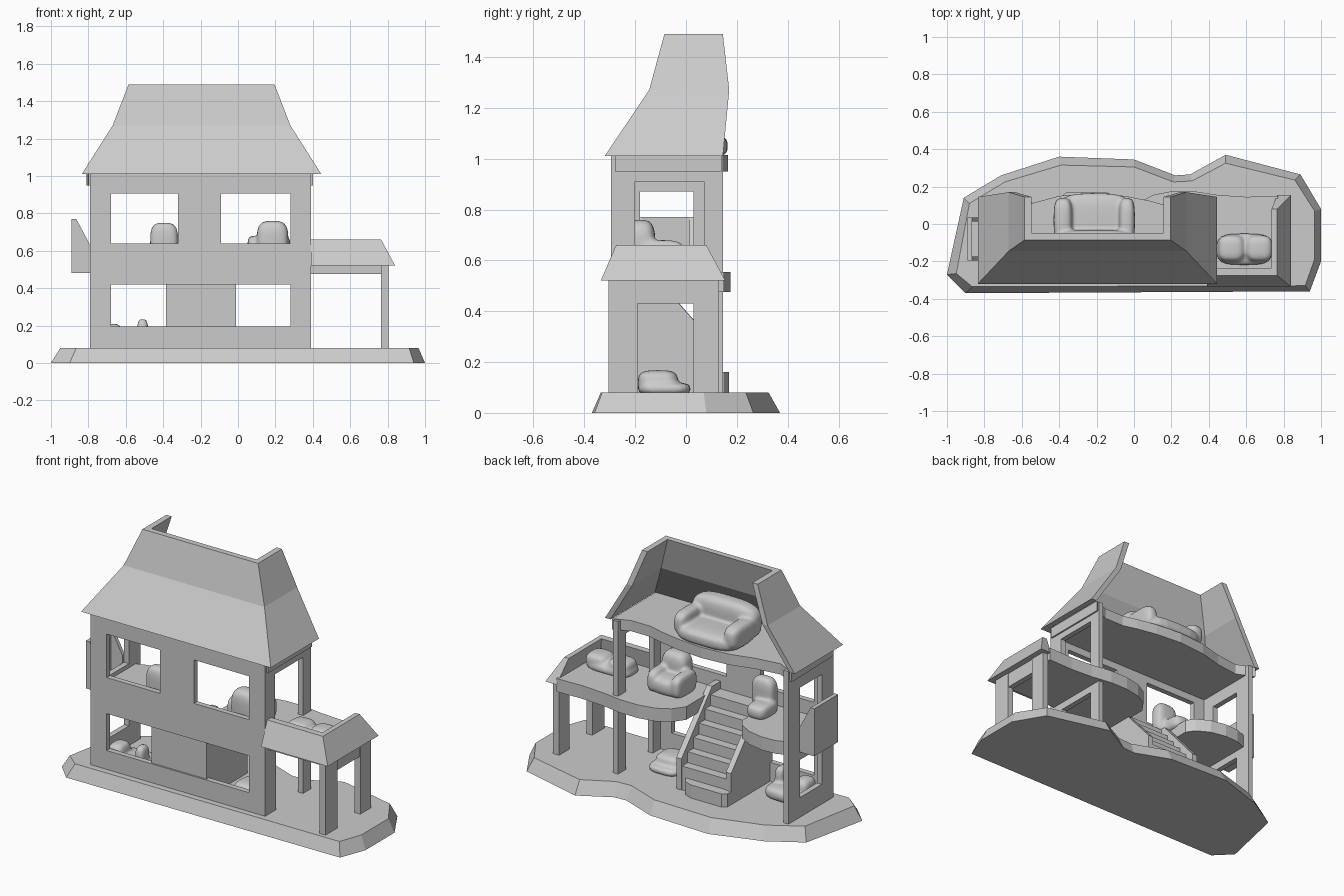
import bpy, bmesh
from mathutils import Vector

if "Cube" in bpy.data.objects:
    bpy.data.objects.remove(bpy.data.objects["Cube"])


def mesh(name, verts, faces):
    me = bpy.data.meshes.new(name)
    me.from_pydata([Vector(v) for v in verts], [], faces)
    bm = bmesh.new()
    bm.from_mesh(me)
    bmesh.ops.recalc_face_normals(bm, faces=bm.faces)
    bm.to_mesh(me)
    bm.free()
    ob = bpy.data.objects.new(name, me)
    bpy.context.collection.objects.link(ob)
    return ob


def loft(name, low, high):
    """Closed solid between two outlines with equal point counts."""
    n = len(low)
    sides = [(i, (i + 1) % n, n + (i + 1) % n, n + i) for i in range(n)]
    return mesh(name, low + high, [tuple(range(n)), tuple(range(n, 2 * n))] + sides)


def slab(name, pts, z0, z1):
    return loft(name, [(x, y, z0) for x, y in pts], [(x, y, z1) for x, y in pts])


def box(name, x0, x1, y0, y1, z0, z1):
    return slab(name, [(x0, y0), (x1, y0), (x1, y1), (x0, y1)], z0, z1)


def side_solid(name, yz, x0, x1):
    return loft(name, [(x0, y, z) for y, z in yz], [(x1, y, z) for y, z in yz])


def cut(ob, *limits):
    cutter = box("opening_cutter", *limits)
    cutter.hide_render = True
    mod = ob.modifiers.new("opening", 'BOOLEAN')
    mod.operation, mod.object, mod.solver = 'DIFFERENCE', cutter, 'EXACT'
    bpy.context.view_layer.objects.active = ob
    bpy.ops.object.modifier_apply(modifier=mod.name)
    bpy.data.objects.remove(cutter)


def shell(name, outer, inner):
    """Thick open roof: each is a list of levels, each level a path of points."""
    rows = outer + inner[::-1]
    m, n = len(rows), len(rows[0])
    verts = [p for r in rows for p in r]
    faces = [(a * n + i, a * n + i + 1, (a + 1) % m * n + i + 1, (a + 1) % m * n + i)
             for a in range(m) for i in range(n - 1)]
    half = m // 2
    for i in (0, n - 1):
        for k in range(half - 1):
            faces.append(tuple(r * n + i for r in (k, k + 1, m - 2 - k, m - 1 - k)))
    return mesh(name, verts, faces)


def soft(name, *parts):
    """Sculpted furniture: rounded lumps (x0,x1,y0,y1,z0,z1) fused together."""
    bm = bmesh.new()
    for x0, x1, y0, y1, z0, z1 in parts:
        r = bmesh.ops.create_uvsphere(bm, u_segments=24, v_segments=14, radius=1)
        for v in r['verts']:
            c = [abs(k) ** 0.6 * (1 if k > 0 else -1) for k in v.co]
            v.co = ((x0 + x1) / 2 + c[0] * (x1 - x0) / 2,
                    (y0 + y1) / 2 + c[1] * (y1 - y0) / 2,
                    (z0 + z1) / 2 + c[2] * (z1 - z0) / 2)
    ob = mesh(name, [], [])
    bm.to_mesh(ob.data)
    bm.free()
    rem = ob.modifiers.new("fuse", 'REMESH')
    rem.mode, rem.voxel_size, rem.use_smooth_shade = 'VOXEL', 0.01, True
    sm = ob.modifiers.new("soften", 'SMOOTH')
    sm.iterations = 4
    return ob


# Base with sloping rim
foot = [(-1, -.27), (-.91, .14), (-.71, .26), (-.4, .36), (0, .345), (.22, .26), (.3, .265),
        (.49, .37), (.89, .265), (1, .08), (1, -.2), (.94, -.36), (-.9, -.37)]
rim = [(-.95, -.265), (-.88, .11), (-.69, .225), (-.39, .315), (0, .305), (.21, .225), (.31, .23),
       (.49, .325), (.86, .235), (.965, .07), (.965, -.19), (.915, -.33), (-.865, -.335)]
loft("base", [(x, y, 0) for x, y in foot], [(x, y, .08) for x, y in rim])

# Front wall with windows
front = box("front_wall", -.79, .39, -.295, -.262, .07, 1.01)
cut(front, -.68, -.32, -.5, 0, .64, .905)
cut(front, -.09, .28, -.5, 0, .64, .905)
cut(front, -.68, .28, -.5, 0, .195, .42)

# Left and right walls
left = box("left_wall", -.79, -.757, -.265, .14, .07, 1.01)
cut(left, -1, 0, -.18, .03, .58, .87)
cut(left, -1, 0, -.18, .03, .2, .43)
right = box("right_wall", .357, .39, -.265, .145, .07, 1.01)
cut(right, 0, 1, -.2, .07, .555, .91)
cut(right, 0, 1, -.19, .07, .08, .43)

# Bay balcony on the left wall
box("bay_front", -.89, -.865, -.195, .035, .48, .77)
for nm, y in (("bay_side_front", -.195), ("bay_side_back", .013)):
    loft(nm, [(-.865, y, .48), (-.79, y, .48), (-.79, y, .63), (-.865, y, .77)],
         [(-.865, y + .022, .48), (-.79, y + .022, .48),
          (-.79, y + .022, .63), (-.865, y + .022, .77)])
box("bay_floor", -.88, -.78, -.19, .03, .48, .51)

# Upper floors with wavy back edges
slab("middle_floor", [(-.03, -.265), (.77, -.265), (.77, .15), (.6, .145), (.45, .155), (.32, .175),
                      (.2, .175), (.1, .155), (.02, .11), (-.03, .04)], .475, .555)
slab("left_room_floor", [(-.77, -.265), (-.385, -.265), (-.385, .01), (-.42, .06), (-.5, .105),
                         (-.6, .125), (-.69, .12), (-.77, .09)], .475, .555)
slab("attic_floor", [(-.8, -.28), (.4, -.28), (.4, .14), (.3, .1), (.17, .1), (.08, .125), (-.05, .15),
                     (-.22, .165), (-.4, .15), (-.55, .11), (-.7, .09), (-.81, .14)], .95, 1.015)

# Stairs
steps = 6
profile = [(-.26, .07), (.11, .07)]
for i in range(steps):
    y = .11 - i * .055
    z = .225 + i * .066
    profile += [(y, z), (y - .055, z)]
profile[-1] = (-.26, profile[-1][1])
side_solid("stairs", profile, -.36, -.05)
slab("bottom_step", [(-.385, .09), (-.06, .09), (-.1, .15), (-.15, .17), (-.36, .17), (-.385, .15)],
     .07, .16)
for nm, x in (("stringer_left", -.385), ("stringer_right", -.05)):
    side_solid(nm, [(-.28, .07), (.115, .07), (.115, .27), (-.18, .6), (-.28, .6)]
               if x > -.1 else
               [(-.28, .07), (.115, .07), (.115, .27), (-.14, .56), (-.28, .56)], x, x + .035)
box("stair_back", -.385, -.012, -.285, -.265, .195, .43)

# Main roof: bent slopes on the front and both ends, open at the back
levels = ((-.835, .445, -.32, .145, 1.01), (-.67, .28, -.145, .17, 1.27), (-.585, .195, -.085, .145, 1.49))


def roof_levels(t):
    return [[(x0 + t, b, z), (x0 + t, f + t, z), (x1 - t, f + t, z), (x1 - t, b, z)]
            for x0, x1, f, b, z in levels]


shell("main_roof", roof_levels(0), roof_levels(.036))

# Porch skirt roof and posts
shell("porch_roof",
      [[(.39, -.335, .52), (.84, -.335, .52), (.84, .155, .52)],
       [(.39, -.275, .66), (.765, -.275, .66), (.765, .08, .66)]],
      [[(.39, -.265, .52), (.765, -.265, .52), (.765, .155, .52)],
       [(.39, -.235, .66), (.735, -.235, .66), (.735, .08, .66)]])
box("porch_beam", .765, .8, -.26, .13, .43, .52)
for nm, y0, y1 in (("porch_post_front", -.305, -.19), ("porch_post_back", .03, .13)):
    box(nm, .765, .805, y0, y1, .07, .525)

# Furniture
soft("attic_bed", (-.42, 0, -.13, .165, 1, 1.1), (-.43, .01, -.16, -.03, 1, 1.22),
     (-.43, -.33, -.1, .14, 1.02, 1.16), (-.08, .005, -.1, .14, 1.02, 1.16))
soft("balcony_seat", (.44, .74, -.22, -.05, .54, .6), (.45, .59, -.2, -.06, .54, .64),
     (.6, .74, -.2, -.06, .54, .64))
soft("upper_armchair", (.06, .27, -.22, 0, .54, .65), (.1, .27, -.24, -.12, .54, .76),
     (.05, .12, -.2, 0, .54, .68), (.21, .28, -.2, 0, .54, .68))
soft("upper_basin", (-.49, -.36, -.22, -.04, .54, .63), (-.47, -.32, -.24, -.15, .54, .75))
soft("ground_seat", (.06, .27, -.19, .02, .07, .12), (.08, .25, -.19, -.03, .07, .168))
soft("ground_couch", (-.7, -.46, -.24, -.06, .07, .15), (-.72, -.62, -.25, -.12, .07, .21),
     (-.54, -.48, -.24, -.15, .07, .235))
